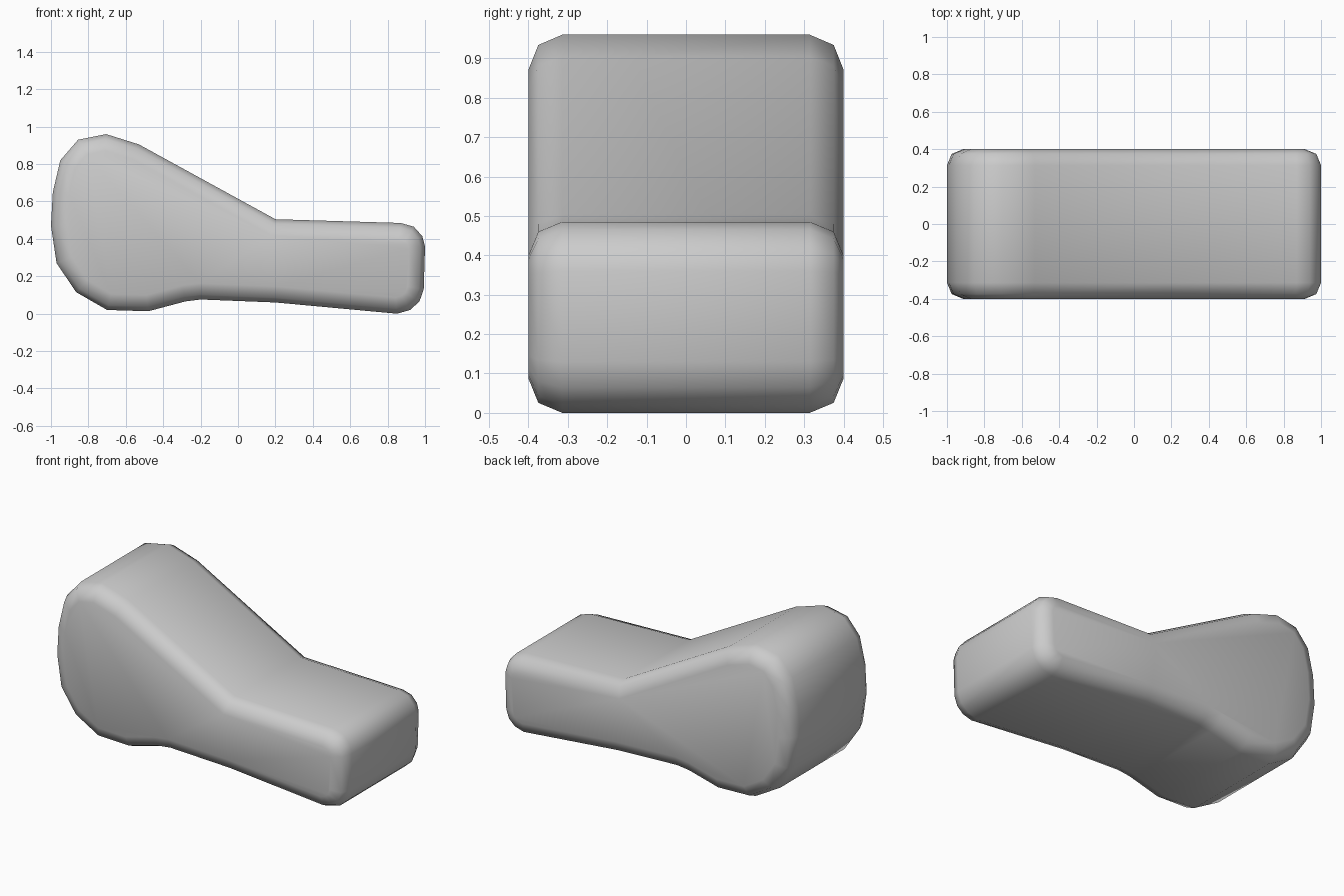
import bpy
import bmesh
from math import radians

if "Cube" in bpy.data.objects:
    bpy.data.objects.remove(bpy.data.objects["Cube"])

# Side outline (x, z): large rounded head, sloping neck, blocky rounded tail
outline = [
    (-1.0, 0.47), (-0.99, 0.65), (-0.95, 0.82), (-0.855, 0.93), (-0.705, 0.96),
    (-0.53, 0.905), (0.2, 0.505), (0.87, 0.485), (0.94, 0.465), (0.985, 0.415),
    (1.0, 0.36), (0.993, 0.13), (0.97, 0.065), (0.92, 0.02), (0.85, 0.0),
    (0.2, 0.06), (-0.2, 0.076), (-0.28, 0.066), (-0.48, 0.013), (-0.70, 0.02),
    (-0.865, 0.115), (-0.97, 0.27),
]
HALF_WIDTH = 0.4

# Extrude the outline across y
bm = bmesh.new()
front = bm.faces.new([bm.verts.new((x, -HALF_WIDTH, z)) for x, z in outline])
ret = bmesh.ops.extrude_face_region(bm, geom=[front], use_keep_orig=True)
moved = [v for v in ret["geom"] if isinstance(v, bmesh.types.BMVert)]
bmesh.ops.translate(bm, verts=moved, vec=(0, 2 * HALF_WIDTH, 0))
bmesh.ops.recalc_face_normals(bm, faces=bm.faces[:])
mesh = bpy.data.meshes.new("body")
bm.to_mesh(mesh)
bm.free()

body = bpy.data.objects.new("body", mesh)
bpy.context.collection.objects.link(body)
for p in mesh.polygons:
    p.use_smooth = True

# Round the rims of both side faces
bevel = body.modifiers.new("rounded_rims", "BEVEL")
bevel.width = 0.086
bevel.segments = 3
bevel.limit_method = 'ANGLE'
bevel.angle_limit = radians(60)
bevel.use_clamp_overlap = False
bevel.segments = 2
